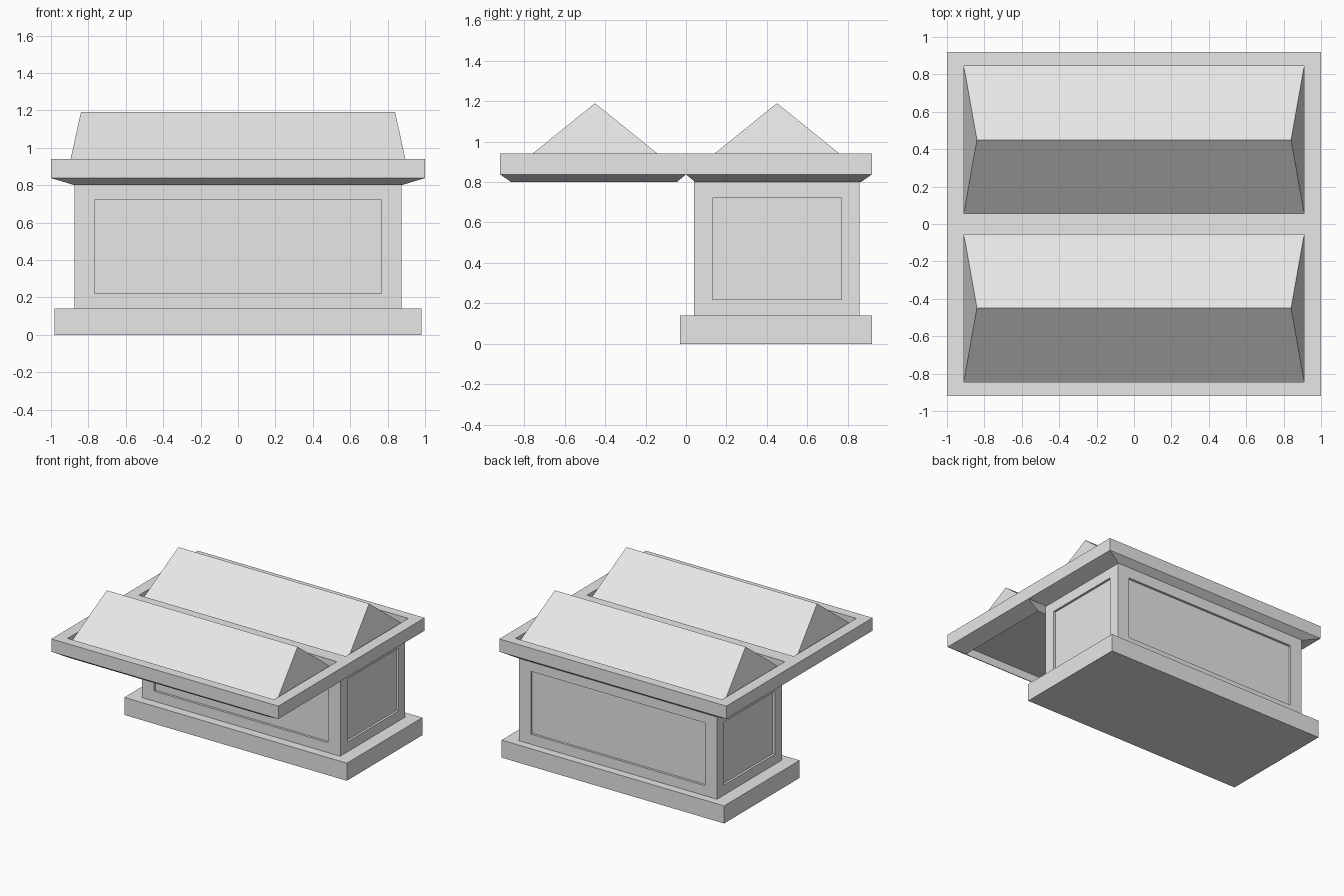
import bpy
import bmesh

cube = bpy.data.objects.get("Cube")
if cube:
    bpy.data.objects.remove(cube, do_unlink=True)

# Single plain colour
grey = bpy.data.materials.new("light_grey")
grey.use_nodes = True
colour = (0.8, 0.8, 0.8, 1)
grey.diffuse_color = colour
grey.node_tree.nodes["Principled BSDF"].inputs["Base Color"].default_value = colour


def finish(name, bm):
    mesh = bpy.data.meshes.new(name)
    bm.to_mesh(mesh)
    bm.free()
    mesh.materials.append(grey)
    obj = bpy.data.objects.new(name, mesh)
    bpy.context.collection.objects.link(obj)
    return obj


def loft(rings):
    """Skin rectangles given as (half width, y min, y max, z) and cap both ends."""
    bm = bmesh.new()
    loops = []
    for w, y0, y1, z in rings:
        corners = ((-w, y0), (w, y0), (w, y1), (-w, y1))
        loops.append([bm.verts.new((x, y, z)) for x, y in corners])
    for a, b in zip(loops, loops[1:]):
        for i in range(4):
            j = (i + 1) % 4
            bm.faces.new((a[i], a[j], b[j], b[i]))
    bm.faces.new(loops[0])
    bm.faces.new(loops[-1])
    bmesh.ops.remove_doubles(bm, verts=bm.verts[:], dist=0.0001)
    bmesh.ops.recalc_face_normals(bm, faces=bm.faces[:])
    return bm


def mirror_y(obj):
    mod = obj.modifiers.new("mirror", "MIRROR")
    mod.use_axis = (False, True, False)
    mod.use_clip = True


# Plinth
finish("base", loft([(0.98, -0.03, 0.92, 0), (0.98, -0.03, 0.92, 0.14)]))

# Body with a sunken panel in each of its four sides
bm = loft([(0.873, 0.04, 0.857, 0.14), (0.873, 0.04, 0.857, 0.862)])
walls = [f for f in bm.faces if abs(f.normal.z) < 0.5]
for wall in walls:
    normal = wall.normal.copy()
    mid_y = 0.45
    bmesh.ops.inset_individual(bm, faces=[wall], thickness=0.05)
    # Place the panel outline on the wall
    for v in wall.verts:
        v.co.z = 0.22 if v.co.z < 0.5 else 0.72
        if abs(normal.y) > 0.5:
            v.co.x = 0.767 if v.co.x > 0 else -0.767
        else:
            v.co.y = 0.77 if v.co.y > mid_y else 0.13
    panel = bmesh.ops.extrude_discrete_faces(bm, faces=[wall])["faces"][0]
    bmesh.ops.translate(bm, verts=panel.verts[:], vec=normal * -0.018)
bmesh.ops.remove_doubles(bm, verts=bm.verts[:], dist=0.0001)
finish("body", bm)

# Canopy: pocket on top, chamfered lip and open tray underneath
bm = loft([
    (0.91, 0.055, 0.845, 0.87),
    (0.91, 0.055, 0.845, 0.94),
    (1.0, 0, 0.92, 0.94),
    (1.0, 0, 0.92, 0.838),
    (0.873, 0.045, 0.865, 0.8),
    (0.873, 0.045, 0.865, 0.865),
])
seam = [f for f in bm.faces if all(abs(v.co.y) < 0.001 for v in f.verts)]
bmesh.ops.delete(bm, geom=seam, context="FACES")
mirror_y(finish("canopy", bm))

# Hipped ridges standing in the pockets
mirror_y(finish("roof_ridges", loft([
    (0.91, 0.055, 0.845, 0.871),
    (0.84, 0.45, 0.45, 1.19),
])))
